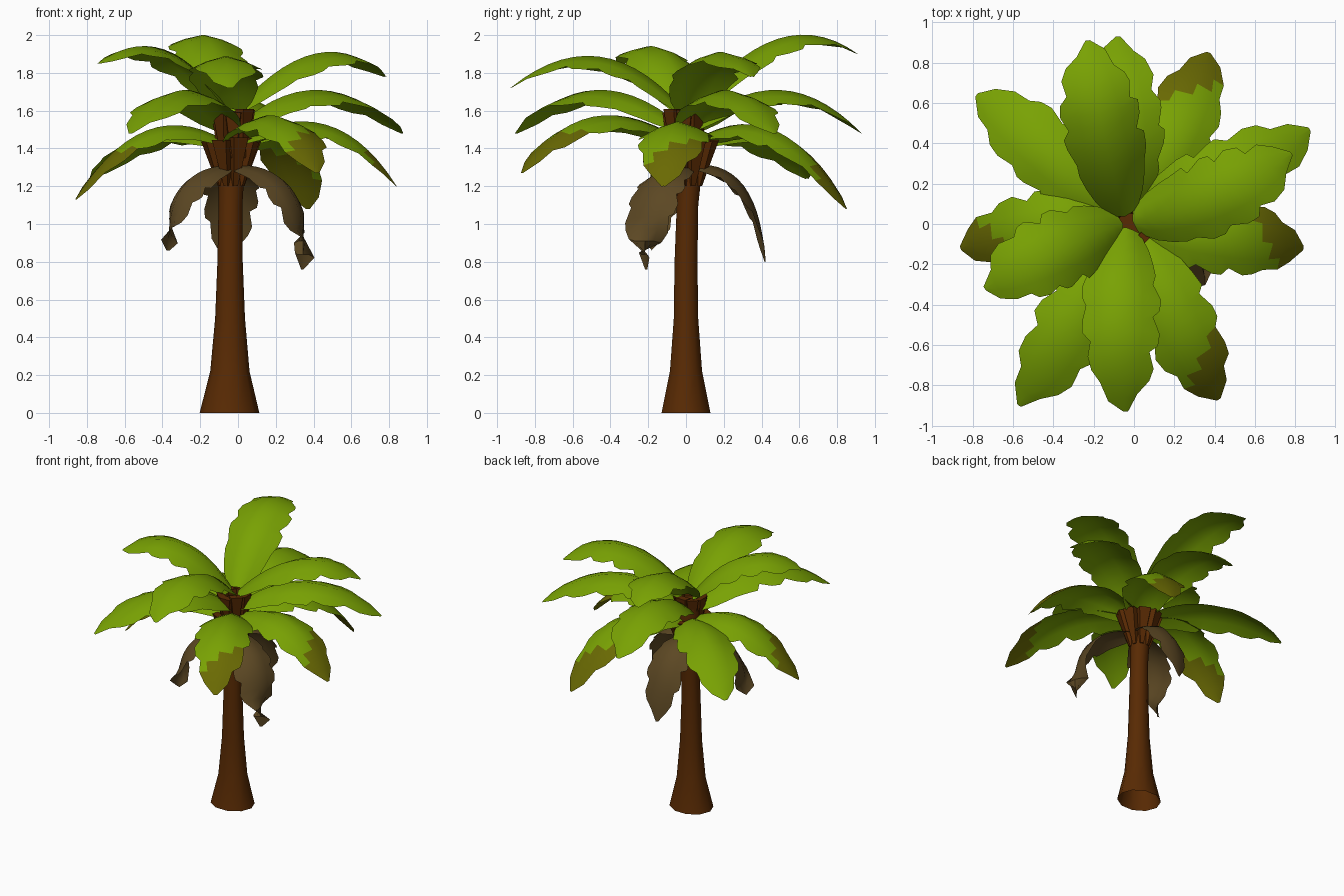
import bpy, bmesh, math, random
from mathutils import Vector

if "Cube" in bpy.data.objects:
    bpy.data.objects.remove(bpy.data.objects["Cube"])

random.seed(4)


def material(name, rgb):
    m = bpy.data.materials.new(name)
    m.diffuse_color = (*rgb, 1)
    m.use_nodes = True
    m.node_tree.nodes["Principled BSDF"].inputs["Base Color"].default_value = m.diffuse_color
    return m


GREEN = material("leaf_green", (0.19, 0.36, 0.001))
OLIVE = material("leaf_olive", (0.145, 0.145, 0.001))
DEAD = material("dry_leaf_brown", (0.107, 0.064, 0.017))
BARK = material("bark_brown", (0.098, 0.023, 0.001))


def make_object(name, bm, mats, smooth=None):
    me = bpy.data.meshes.new(name)
    bm.to_mesh(me)
    bm.free()
    ob = bpy.data.objects.new(name, me)
    bpy.context.collection.objects.link(ob)
    for m in mats:
        me.materials.append(m)
    if smooth:
        bpy.ops.object.select_all(action='DESELECT')
        ob.select_set(True)
        bpy.context.view_layer.objects.active = ob
        bpy.ops.object.shade_smooth_by_angle(angle=math.radians(smooth))
    return ob


def interp(table, t):
    for (a, va), (b, vb) in zip(table, table[1:]):
        if t <= b:
            return va + (vb - va) * (t - a) / (b - a)
    return table[-1][1]


# Trunk: flared, slightly leaning stack of rings (x, y, z, radius), open below
RINGS = [(-.045, 0, 0, .158), (-.043, 0, .22, .104), (-.042, 0, .5, .079),
         (-.042, .0, .8, .067), (-.04, .008, 1.1, .063),
         (-.036, .02, 1.27, .07), (-.036, .025, 1.42, .09), (-.032, .01, 1.55, .085)]
SIDES = 10
bm = bmesh.new()
loops = []
for x, y, z, r in RINGS:
    ry = r * (.86 if z < .6 else .95)
    loops.append([bm.verts.new((x + r * math.cos(math.tau * i / SIDES),
                                y + ry * math.sin(math.tau * i / SIDES), z))
                  for i in range(SIDES)])
for lo, hi in zip(loops, loops[1:]):
    for i in range(SIDES):
        j = (i + 1) % SIDES
        bm.faces.new((lo[i], lo[j], hi[j], hi[i]))
bm.faces.new(loops[-1])
make_object("trunk", bm, [BARK], 50)


# Leaf-base stubs: wedges that flare outward around the crown
def stub_ring(name, cx, cy, z0, z1, r0, r1, count, phase):
    bm = bmesh.new()
    for k in range(count):
        a = math.tau * k / count + phase
        out = Vector((math.cos(a), math.sin(a), 0))
        side = Vector((-out.y, out.x, 0))
        c = Vector((cx, cy, 0))
        top = z1 + random.uniform(-.015, .01)
        sections = [(z0, r0 - .03, r0, .015), (top, r1 - .05, r1, .05)]
        vs = []
        for z, ri, ro, w in sections:
            for r, s in ((ri, -1), (ro, -.8), (ro, .8), (ri, 1)):
                vs.append(bm.verts.new(c + out * r + side * s * w + Vector((0, 0, z))))
        bm.faces.new(vs[3::-1])
        bm.faces.new(vs[4:])
        for i in range(4):
            j = (i + 1) % 4
            bm.faces.new((vs[i], vs[j], vs[4 + j], vs[4 + i]))
    make_object(name, bm, [BARK])


stub_ring("lower_leaf_bases", -.036, .015, 1.2, 1.45, .07, .155, 8, .35)
stub_ring("upper_leaf_bases", -.025, -.01, 1.35, 1.6, .08, .115, 8, .0)

# Fronds: arched blade with a raised rib and toothed edges, flatter at the tip
WIDTH = [(0, .25), (.12, .72), (.33, 1), (.6, 1), (.78, .83), (.9, .58), (1, .06)]
STEPS = 14


def frond(name, base_z, mid, tip, half, mats, olive_from=2):
    base = Vector((-.035, .01, base_z))
    mid, tip = Vector(mid), Vector(tip)
    ctrl = 2 * mid - .5 * (base + tip)
    bm = bmesh.new()
    rows = []
    phase = random.randrange(3)
    for i in range(STEPS + 1):
        t = .03 + .97 * i / STEPS
        p = (1 - t) ** 2 * base + 2 * t * (1 - t) * ctrl + t * t * tip
        tan = (2 * (1 - t) * (ctrl - base) + 2 * t * (tip - ctrl)).normalized()
        side = Vector((tan.y, -tan.x, 0)).normalized()
        up = side.cross(tan)
        droop = interp([(0, .42), (.5, .42), (1, .12)], t)
        row = []
        for u in (-1, -.55, 0, .55, 1):
            w = half * interp(WIDTH, t)
            q = Vector(p)
            if abs(u) == 1 and .3 < t < .99:
                # broad teeth leaning toward the tip, with a notch every third step
                if (i + phase + (u > 0)) % 3:
                    w *= random.uniform(1.0, 1.06)
                    q += tan * random.uniform(.0, .025)
                else:
                    w *= random.uniform(.8, .92)
                    q -= tan * .01
            q += side * u * w - up * droop * w * abs(u) ** 1.4
            row.append(bm.verts.new(q))
        rows.append(row)
    for i in range(STEPS):
        for j in range(4):
            a, b = rows[i], rows[i + 1]
            f = bm.faces.new((a[j], a[j + 1], b[j + 1], b[j]))
            limit = olive_from + .06 * (j - 1.5)
            f.material_index = 1 if (i + .5) / STEPS > limit else 0
    bmesh.ops.recalc_face_normals(bm, faces=bm.faces)
    if sum(f.normal.z for f in bm.faces) < 0:
        bmesh.ops.reverse_faces(bm, faces=bm.faces)
    make_object(name, bm, mats, 40)


# (middle of rib, tip) for each tier
UPPER = [((-.155, .47, 1.975), (-.23, .91, 1.9)),
         ((.4, .14, 1.9), (.78, .35, 1.78)),
         ((-.065, -.45, 1.885), (-.04, -.93, 1.72)),
         ((-.38, -.13, 1.92), (-.74, -.32, 1.85))]
MIDDLE = [((-.05, .48, 1.71), (-.08, .93, 1.48)),
          ((.42, .21, 1.71), (.87, .47, 1.48)),
          ((-.28, -.46, 1.71), (-.57, -.9, 1.48))]
LOWER = [((.45, -.06, 1.53), (.84, -.12, 1.2)),
         ((.21, .46, 1.5), (.37, .85, 1.08)),
         ((.21, -.48, 1.57), (.42, -.87, 1.27)),
         ((-.47, -.03, 1.5), (-.86, -.12, 1.13))]
DRY = [((-.29, -.15, 1.2), (-.37, -.18, .86)),
       ((.27, -.18, 1.19), (.34, -.21, .76)),
       ((-.04, .3, 1.21), (-.05, .42, .8))]

for k, (m, t) in enumerate(UPPER):
    frond(f"upper_frond_{k}", 1.58, m, t, .19, [GREEN])
for k, (m, t) in enumerate(MIDDLE):
    frond(f"middle_frond_{k}", 1.49, m, t, .19, [GREEN])
frond("low_green_frond", 1.42, (-.41, .34, 1.5), (-.78, .64, 1.24), .19, [GREEN])
for k, (m, t) in enumerate(LOWER):
    frond(f"lower_frond_{k}", 1.42, m, t, .185, [GREEN, OLIVE], .74)
for k, (m, t) in enumerate(DRY):
    frond(f"dry_frond_{k}", 1.31, m, t, .145, [DEAD])
